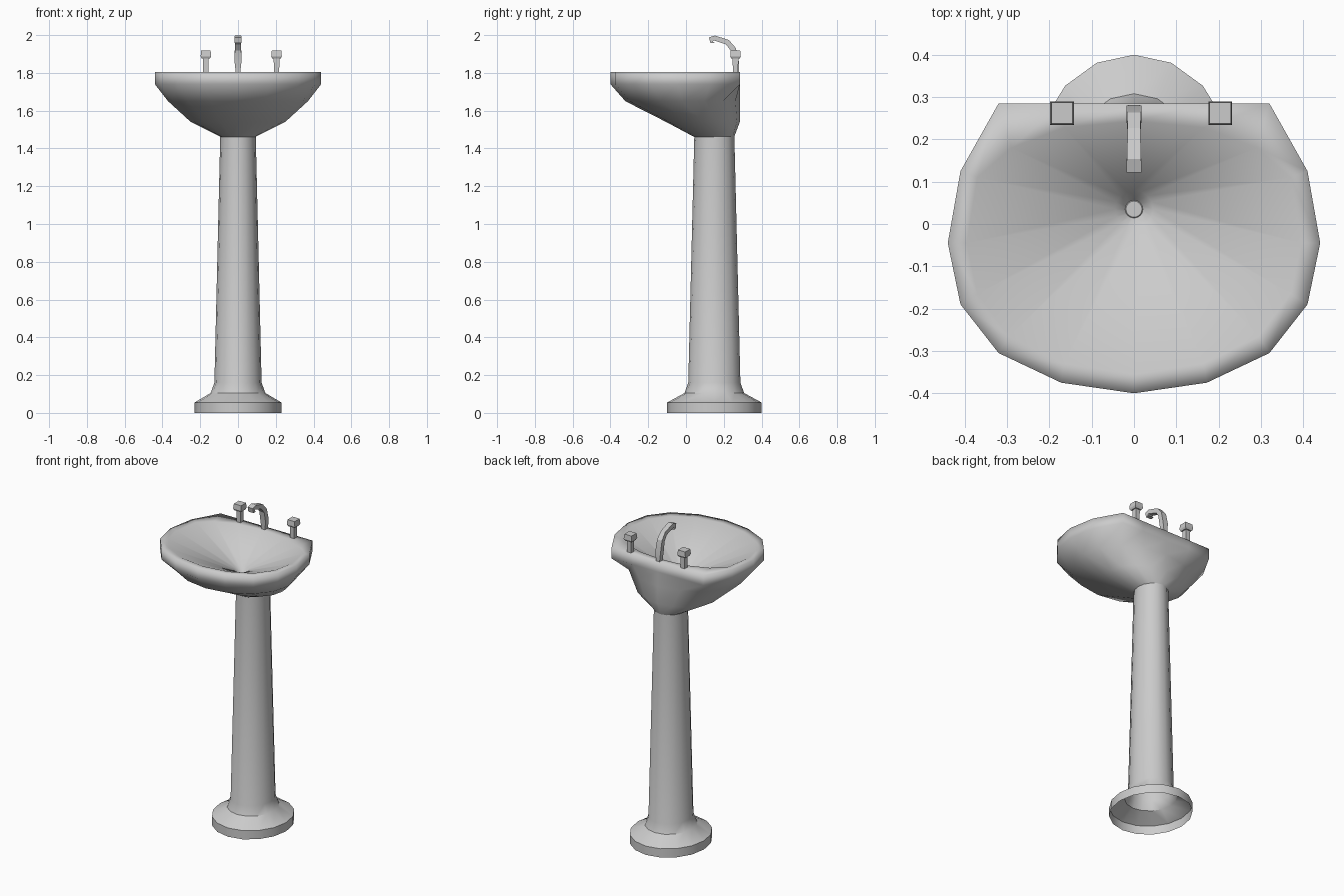
import bpy, bmesh, math
from mathutils import Vector

if "Cube" in bpy.data.objects:
    bpy.data.objects.remove(bpy.data.objects["Cube"])

ceramic = bpy.data.materials.new("light grey ceramic")
ceramic.diffuse_color = (0.6, 0.6, 0.6, 1)
ceramic.use_nodes = True
ceramic.node_tree.nodes["Principled BSDF"].inputs["Base Color"].default_value = ceramic.diffuse_color


def loft(name, rings, cap_start=False, cap_end=False, smooth=None):
    """Skin a list of equal-length closed rings into one object."""
    bm = bmesh.new()
    loops = [[bm.verts.new(p) for p in ring] for ring in rings]
    n = len(loops[0])
    for a, b in zip(loops, loops[1:]):
        for i in range(n):
            j = (i + 1) % n
            bm.faces.new((a[i], a[j], b[j], b[i]))
    if cap_start:
        bm.faces.new(loops[0][::-1])
    if cap_end:
        bm.faces.new(loops[-1])
    mesh = bpy.data.meshes.new(name)
    bm.to_mesh(mesh)
    bm.free()
    mesh.materials.append(ceramic)
    obj = bpy.data.objects.new(name, mesh)
    bpy.context.collection.objects.link(obj)
    if smooth is not None:
        bpy.ops.object.select_all(action='DESELECT')
        obj.select_set(True)
        bpy.context.view_layer.objects.active = obj
        bpy.ops.object.shade_smooth_by_angle(angle=math.radians(smooth))
    return obj


def oval(rx, ry, cy, z, n=16):
    """Ring starting at the front, running counter-clockwise seen from above."""
    return [Vector((rx * math.sin(t), cy - ry * math.cos(t), z))
            for t in (2 * math.pi * i / n for i in range(n))]


def mirrored(half, z):
    """Ring from its right half, front centre to back centre."""
    left = [(-x, y) for x, y in half[-2:0:-1]]
    return [Vector((x, y, z)) for x, y in half + left]


# Pedestal: hollow flared foot and tapering column
loft("pedestal", [
    oval(.23, .25, .15, 0), oval(.23, .25, .15, .055),
    oval(.145, .158, .15, .105), oval(.125, .138, .15, .16),
    oval(.094, .106, .15, 1.465)], smooth=40)

# Basin: underside, rim wall, flat-backed deck and bowl
outer = [(0, -.4), (.172, -.375), (.32, -.305), (.41, -.19), (.44, -.045),
         (.41, .125), (.32, .285), (.17, .285), (0, .285)]
inner = [(0, -.355), (.165, -.33), (.295, -.265), (.37, -.165), (.395, -.045),
         (.37, .11), (.29, .18), (.165, .228), (0, .243)]
loft("basin", [
    oval(.09, .105, .15, 1.46), oval(.25, .195, .09, 1.54),
    oval(.37, .303, -.018, 1.65),
    mirrored(outer, 1.74), mirrored(outer, 1.805), mirrored(inner, 1.803),
    oval(.045, .045, .035, 1.635), oval(.021, .021, .035, 1.605)], smooth=180)

# Drain disc
loft("drain", [oval(.021, .021, .035, 1.604), oval(.019, .019, .035, 1.606)],
     cap_end=True)

# Spout: rectangular section swept along an arc; y, z, half width, half depth, tilt
stations = [(.266, 1.80, .012, .015, 0), (.264, 1.86, .018, .016, 5),
            (.250, 1.925, .017, .015, 28), (.220, 1.962, .015, .014, 60),
            (.150, 1.985, .017, .013, 75), (.132, 1.976, .018, .016, 130),
            (.142, 1.957, .018, .013, 180)]
spout = []
for y, z, w, d, tilt in stations:
    t = math.radians(tilt)
    v = Vector((0, math.cos(t), math.sin(t))) * d
    c = Vector((0, y, z))
    s = Vector((w, 0, 0))
    spout.append([c - s - v, c + s - v, c + s + v, c - s + v])
loft("spout", spout, cap_start=True, cap_end=True, smooth=25)


# Taps: square stem widening to a chamfered knob
def square(x, y, h, z):
    return [Vector((x + a * h, y + b * h, z))
            for a, b in ((-1, -1), (1, -1), (1, 1), (-1, 1))]


for side, x in (("left", -.17), ("right", .204)):
    loft(side + "_tap", [
        square(x, .262, .014, 1.80), square(x, .262, .015, 1.876),
        square(x, .262, .022, 1.876), square(x, .262, .028, 1.888),
        square(x, .262, .025, 1.918)], cap_start=True, cap_end=True)
